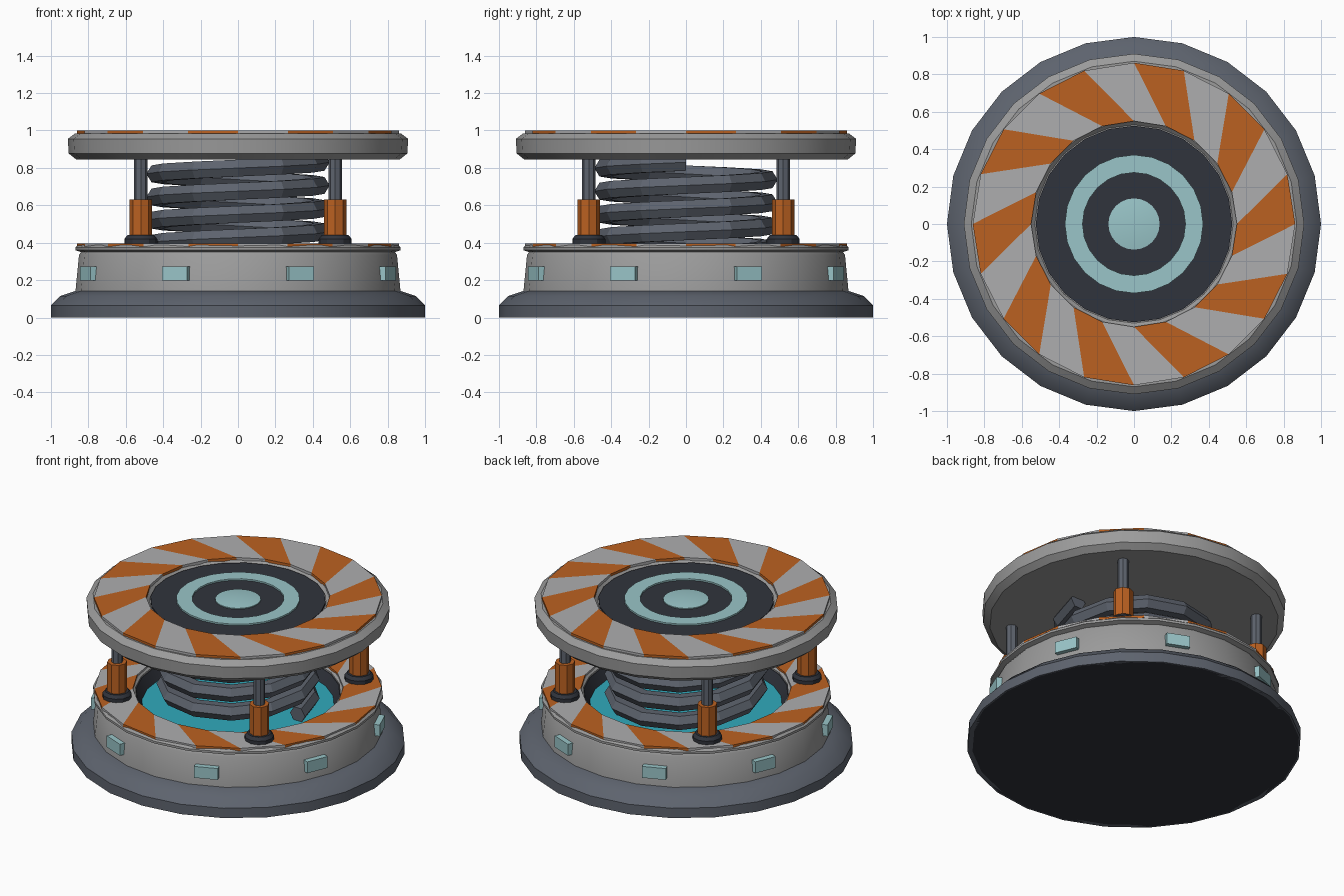
import bpy, bmesh
from math import sin, cos, pi, radians
from mathutils import Matrix, Vector

if "Cube" in bpy.data.objects:
    bpy.data.objects.remove(bpy.data.objects["Cube"])


def mat(name, r, g, b):
    m = bpy.data.materials.new(name)
    m.diffuse_color = (r, g, b, 1)
    m.use_nodes = True
    m.node_tree.nodes["Principled BSDF"].inputs["Base Color"].default_value = m.diffuse_color
    return m


ORANGE = mat("orange", 0.50, 0.12, 0.015)
LIGHT = mat("light_grey", 0.42, 0.42, 0.43)
GREY = mat("body_grey", 0.33, 0.33, 0.33)
SLATE = mat("slate", 0.11, 0.125, 0.155)
DARK = mat("dark", 0.03, 0.034, 0.045)
PALE = mat("pale_cyan", 0.32, 0.56, 0.58)
CYAN = mat("cyan_glow", 0.03, 0.40, 0.50)


def finish(bm, name, mats, smooth=None):
    bmesh.ops.recalc_face_normals(bm, faces=bm.faces[:])
    me = bpy.data.meshes.new(name)
    bm.to_mesh(me)
    bm.free()
    for m in mats:
        me.materials.append(m)
    ob = bpy.data.objects.new(name, me)
    bpy.context.collection.objects.link(ob)
    if smooth:
        bpy.ops.object.select_all(action='DESELECT')
        ob.select_set(True)
        bpy.context.view_layer.objects.active = ob
        bpy.ops.object.shade_smooth_by_angle(angle=radians(smooth))
    return ob


def lathe(name, profile, m, sides=24, at=(0, 0), smooth=30):
    """Revolve a closed (radius, z) profile round a vertical axis."""
    bm = bmesh.new()
    rings = []
    for r, z in profile:
        if r == 0:
            rings.append([bm.verts.new((at[0], at[1], z))] * sides)
        else:
            rings.append([bm.verts.new((at[0] + r * cos(2 * pi * i / sides),
                                        at[1] + r * sin(2 * pi * i / sides), z))
                          for i in range(sides)])
    pairs = list(zip(rings, rings[1:]))
    if profile[0][0] > 0:
        pairs.append((rings[-1], rings[0]))
    for a, b in pairs:
        for i in range(sides):
            j = (i + 1) % sides
            quad = list(dict.fromkeys((a[i], a[j], b[j], b[i])))
            if len(quad) > 2:
                bm.faces.new(quad)
    return finish(bm, name, [m], smooth)


def disc(name, r, z0, z1, m, sides=24, at=(0, 0)):
    return lathe(name, [(0, z0), (r, z0), (r, z1), (0, z1)], m, sides, at)


def stripe_ring(name, r_in, r_out, z0, z1):
    """Flat ring of 20 slanted tiles in alternating colours."""
    bm = bmesh.new()
    n = 20

    def ring(r, z, shift):
        return [bm.verts.new((r * sin(2 * pi * (i + shift) / n),
                              r * cos(2 * pi * (i + shift) / n), z)) for i in range(n)]
    loops = [ring(r_out, z0, 0), ring(r_out, z1, 0), ring(r_in, z1, 1), ring(r_in, z0, 1)]
    for k in range(4):
        a, b = loops[k], loops[(k + 1) % 4]
        for i in range(n):
            j = (i + 1) % n
            f = bm.faces.new((a[i], a[j], b[j], b[i]))
            f.material_index = i % 2
    return finish(bm, name, [ORANGE, LIGHT])


# Base: dark underside, sloping skirt, body with an open well
disc("bottom_plate", 0.99, 0, 0.02, DARK)
lathe("base_skirt", [(0.97, 0), (1, 0), (1, 0.065), (0.95, 0.115), (0.86, 0.145), (0.80, 0.145)], SLATE, smooth=40)
lathe("base_body", [(0.80, 0.10), (0.87, 0.13), (0.85, 0.335), (0.84, 0.35), (0.87, 0.36),
                    (0.87, 0.375), (0.855, 0.387), (0.63, 0.387), (0.615, 0.375), (0.615, 0.30)], GREY)
lathe("well_wall", [(0.57, 0.28), (0.62, 0.28), (0.62, 0.365), (0.612, 0.365)], DARK)
disc("well_floor", 0.60, 0.25, 0.295, CYAN)
stripe_ring("base_stripes", 0.63, 0.86, 0.38, 0.397)

# Eight lights round the base body
for k in range(8):
    bm = bmesh.new()
    bmesh.ops.create_cube(bm, size=1, matrix=Matrix.Rotation(radians(22.5 + 45 * k), 4, 'Z')
                          @ Matrix.Translation((0.86, 0, 0.235))
                          @ Matrix.Diagonal((0.05, 0.145, 0.075, 1)))
    finish(bm, f"base_light_{k + 1}", [PALE])

# Four telescopic guide posts
for k in range(4):
    a = radians(45 + 90 * k)
    p = (0.735 * cos(a), 0.735 * sin(a))
    lathe(f"post_collar_{k + 1}", [(0, 0.385), (0.088, 0.385), (0.088, 0.42), (0.072, 0.44), (0, 0.44)],
          DARK, 12, p)
    disc(f"post_sleeve_{k + 1}", 0.06, 0.43, 0.63, ORANGE, 8, p)
    disc(f"post_rod_{k + 1}", 0.035, 0.60, 0.86, SLATE, 8, p)

# Coil spring: hexagonal wire, four turns of twelve segments
bm = bmesh.new()
TURNS, SEG = 4, 12
loops = []
for s in range(TURNS * SEG + 1):
    a = 2 * pi * s / SEG
    z = 0.335 + 0.495 * s / (TURNS * SEG)
    out = Vector((cos(a), sin(a), 0))
    loops.append([bm.verts.new(out * (0.435 + 0.055 * cos(pi * q / 3))
                               + Vector((0, 0, z + 0.052 * sin(pi * q / 3)))) for q in range(6)])
for a, b in zip(loops, loops[1:]):
    for q in range(6):
        bm.faces.new((a[q], a[(q + 1) % 6], b[(q + 1) % 6], b[q]))
bm.faces.new(loops[0])
bm.faces.new(loops[-1])
finish(bm, "coil_spring", [SLATE])

# Top platform with target rings
lathe("platform", [(0, 0.845), (0.865, 0.845), (0.905, 0.877), (0.91, 0.955), (0.87, 0.985),
                   (0.55, 0.985), (0.53, 0.965), (0, 0.965)], GREY)
stripe_ring("platform_stripes", 0.55, 0.862, 0.98, 1.0)
disc("target_pad", 0.525, 0.955, 0.978, DARK)
lathe("target_ring", [(0.275, 0.97), (0.37, 0.97), (0.37, 0.988), (0.275, 0.988)], PALE)
lathe("target_centre", [(0, 0.97), (0.137, 0.97), (0.137, 0.984), (0.09, 0.99), (0, 0.994)], PALE)
